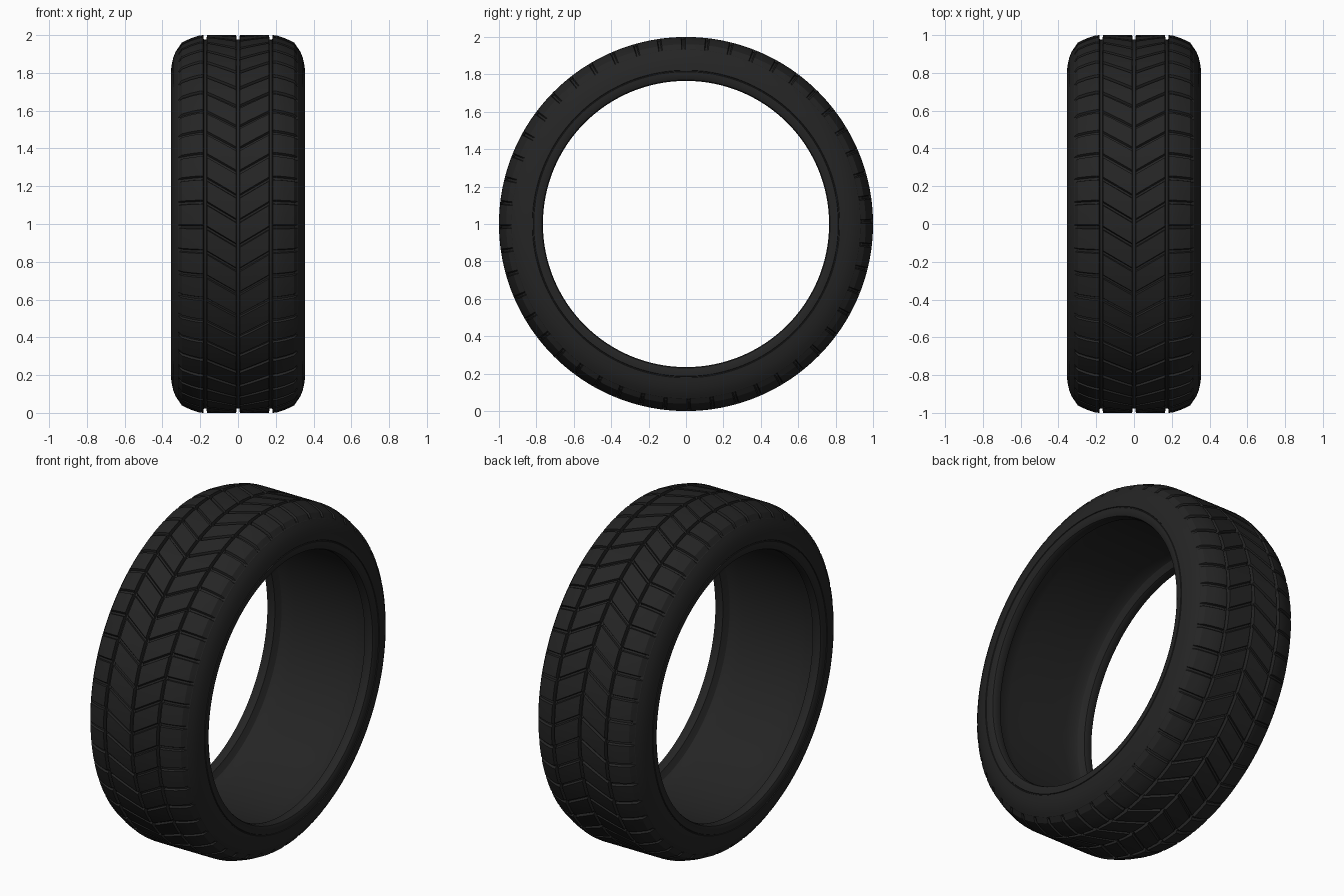
import bpy, bmesh, math

if "Cube" in bpy.data.objects:
    bpy.data.objects.remove(bpy.data.objects["Cube"])

PITCHES = 48                      # tread blocks around the tyre
STEP = 2 * math.pi / PITCHES

rubber = bpy.data.materials.new("black rubber")
rubber.diffuse_color = (0.018, 0.018, 0.018, 1)
rubber.use_nodes = True
rubber.node_tree.nodes["Principled BSDF"].inputs["Base Color"].default_value = rubber.diffuse_color


def mirrored(half):
    """Extend a profile that starts near x = 0 to the other side."""
    return [(-x, *rest) for x, *rest in reversed(half)] + half


def grid_ring(name, rings, closed_profile):
    """Skin a list of cross-sections (each a list of x, radius, angle) around the x axis."""
    bm = bmesh.new()
    grid = [[bm.verts.new((x, -r * math.cos(a), 1 + r * math.sin(a))) for x, r, a in ring]
            for ring in rings]
    count = len(grid[0])
    for i, row in enumerate(grid):
        nxt = grid[(i + 1) % len(grid)]
        for j in range(count if closed_profile else count - 1):
            k = (j + 1) % count
            bm.faces.new((row[j], row[k], nxt[k], nxt[j]))
    mesh = bpy.data.meshes.new(name)
    bm.to_mesh(mesh)
    bm.free()
    mesh.materials.append(rubber)
    obj = bpy.data.objects.new(name, mesh)
    bpy.context.collection.objects.link(obj)
    bpy.ops.object.select_all(action='DESELECT')
    obj.select_set(True)
    bpy.context.view_layer.objects.active = obj
    bpy.ops.object.shade_smooth_by_angle(angle=math.radians(28))
    return obj


# Tread: x, radius, depth of cross groove at that column
CROSS = 0.013
tread_half = [
    (0.007, 0.978, 0), (0.010, 1.0, CROSS), (0.060, 1.0, CROSS), (0.115, 1.0, CROSS),
    (0.164, 1.0, CROSS), (0.167, 0.978, 0), (0.181, 0.978, 0), (0.184, 1.0, CROSS),
    (0.205, 0.998, CROSS), (0.250, 0.983, CROSS), (0.297, 0.961, CROSS),
    (0.306, 0.948, CROSS), (0.318, 0.930, 0)]
tread_profile = mirrored(tread_half)


def sweep(x):
    """Chevron lead angle: arms rise to the outer grooves, then run straight."""
    return 0.105 * min(abs(x), 0.175) / 0.175


# One pitch: angle fraction, and how much of the cross groove is cut there
rows = [(0.0, 0), (0.03, 1), (0.12, 1), (0.17, 0), (0.44, 0), (0.72, 0)]
tread_rings = [[(x, r - d * cut, (p + f) * STEP + sweep(x)) for x, r, d in tread_profile]
               for p in range(PITCHES) for f, cut in rows]
grid_ring("tread", tread_rings, False)

# Casing: sidewalls with fine trim rings, rounded beads and the inner liner
casing_half = [
    (0.10, 0.815), (0.20, 0.814), (0.255, 0.811), (0.275, 0.802), (0.287, 0.783),
    (0.295, 0.768), (0.305, 0.765), (0.335, 0.765), (0.346, 0.770), (0.352, 0.782),
    (0.354, 0.800), (0.354, 0.814), (0.350, 0.816), (0.350, 0.820), (0.354, 0.822),
    (0.350, 0.850), (0.343, 0.880), (0.332, 0.908), (0.323, 0.923), (0.318, 0.932),
    (0.300, 0.942)]
casing_profile = mirrored(casing_half)
SEGMENTS = 192
casing_profile.reverse()
casing_rings = [[(x, r, 2 * math.pi * i / SEGMENTS) for x, r in casing_profile]
                for i in range(SEGMENTS)]
grid_ring("sidewalls_and_liner", casing_rings, False)
